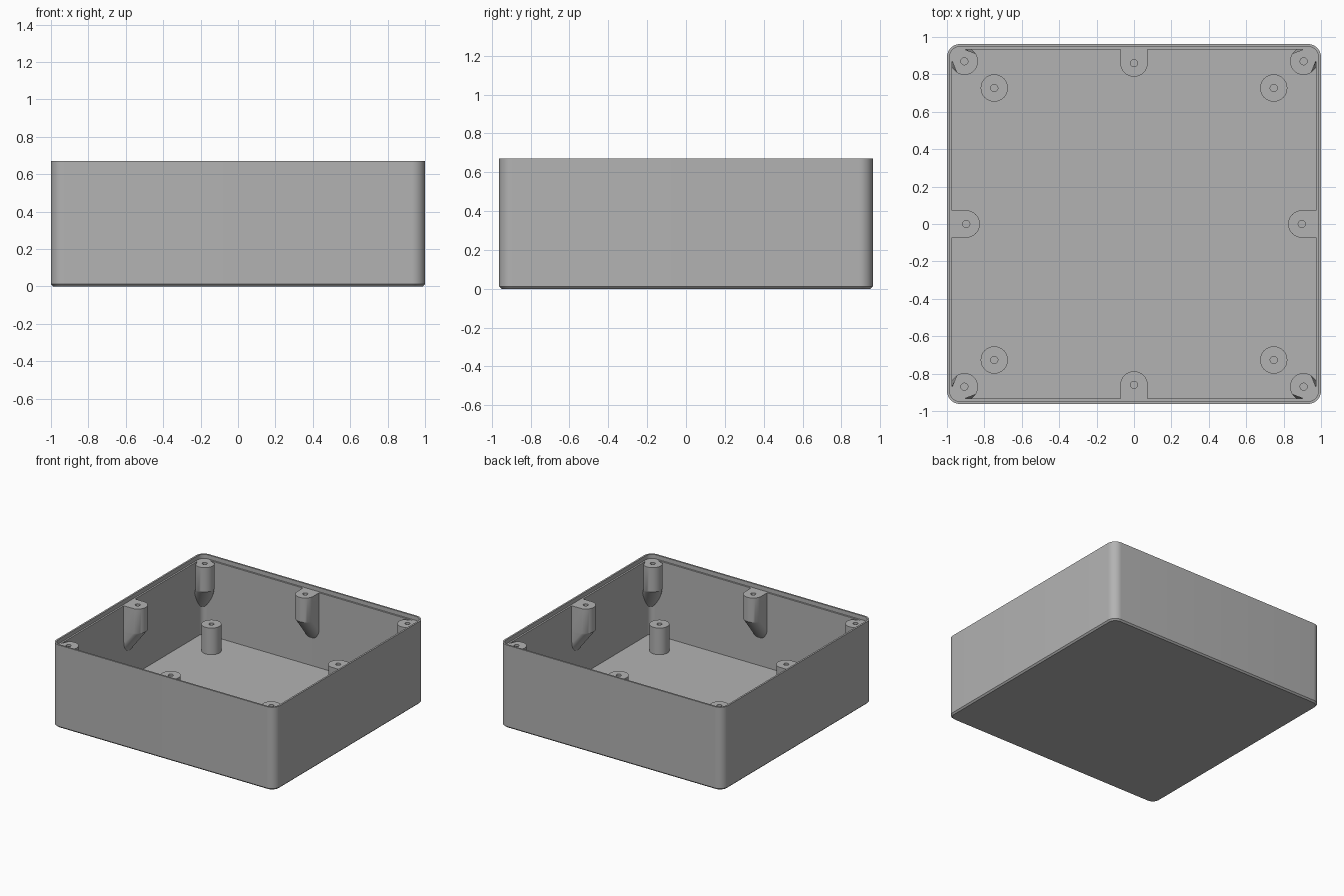
import bpy, bmesh
from math import pi, cos, sin, radians
from mathutils import Vector

cube = bpy.data.objects.get("Cube")
if cube:
    bpy.data.objects.remove(cube)

HALF_X, HALF_Y, HEIGHT = 1.0, 0.962, 0.67
LEDGE, FLOOR, CORNER = 0.637, 0.03, 0.07
BOSS_R, HOLE_R, SIDES = 0.073, 0.019, 32

grey = bpy.data.materials.new("light_grey_plastic")
grey.use_nodes = True
grey.diffuse_color = (0.45, 0.45, 0.45, 1)
grey.node_tree.nodes["Principled BSDF"].inputs["Base Color"].default_value = grey.diffuse_color


def loft(name, rings):
    """Join equal-length rings of points into a closed solid."""
    bm = bmesh.new()
    loops = [[bm.verts.new(p) for p in ring] for ring in rings]
    for a, b in zip(loops, loops[1:]):
        for i in range(len(a)):
            j = (i + 1) % len(a)
            bm.faces.new((a[i], a[j], b[j], b[i]))
    bm.faces.new(loops[0][::-1])
    bm.faces.new(loops[-1])
    bmesh.ops.recalc_face_normals(bm, faces=bm.faces)
    mesh = bpy.data.meshes.new(name)
    bm.to_mesh(mesh)
    bm.free()
    obj = bpy.data.objects.new(name, mesh)
    mesh.materials.append(grey)
    bpy.context.collection.objects.link(obj)
    bpy.ops.object.select_all(action='DESELECT')
    obj.select_set(True)
    bpy.context.view_layer.objects.active = obj
    bpy.ops.object.shade_smooth_by_angle(angle=radians(30))
    return obj


def rounded_ring(inset, z, steps=10):
    """Rounded rectangle set in from the outer wall."""
    r, points = CORNER - inset, []
    for k, (sx, sy) in enumerate([(1, 1), (-1, 1), (-1, -1), (1, -1)]):
        for i in range(steps + 1):
            a = (k + i / steps) * pi / 2
            points.append((sx * (HALF_X - CORNER) + r * cos(a),
                           sy * (HALF_Y - CORNER) + r * sin(a), z))
    return points


def circle(x, y, r, z, turn=0.0):
    angles = [turn + 2 * pi * i / SIDES for i in range(SIDES)]
    return [(x + r * cos(a), y + r * sin(a), z) for a in angles]


def keep_in_wall(x, y, inset=0.02):
    """Pull a point back to a line buried in the wall."""
    core = Vector((max(-HALF_X + CORNER, min(HALF_X - CORNER, x)),
                   max(-HALF_Y + CORNER, min(HALF_Y - CORNER, y))))
    d = Vector((x, y)) - core
    if d.length > CORNER - inset:
        d = d.normalized() * (CORNER - inset)
    return core + d


def hole_rings(x, y, top, depth, turn=0.0):
    return [circle(x, y, HOLE_R, z, turn) for z in (top, top - depth)]


def wall_boss(name, x, y, out):
    """Screw boss whose underside slides back into the wall."""
    out = Vector(out).normalized()
    turn = Vector((1, 0)).angle_signed(out) * -1

    def section(shift, z):
        points = []
        for px, py, _ in circle(x, y, BOSS_R, z, turn):
            side = (px - x) * out.x + (py - y) * out.y
            move = shift + (0.1 if side > -0.001 else 0)
            p = keep_in_wall(px + out.x * move, py + out.y * move)
            points.append((p.x, p.y, z))
        return points

    steps = 14
    rings = [section(0.16 * (1 - i / steps), 0.235 + 0.205 * i / steps)
             for i in range(steps + 1)]
    rings.append(section(0, LEDGE))
    loft(name, rings + hole_rings(x, y, LEDGE, 0.15, turn))


# Open box: chamfered base, outer wall, rim, stepped ledge, inner wall, floor
loft("box_shell", [rounded_ring(inset, z) for inset, z in [
    (0.012, 0), (0, 0.012), (0, HEIGHT), (0.014, HEIGHT),
    (0.014, LEDGE), (0.028, LEDGE), (0.028, FLOOR)]])

# Corner lid bosses and floor standoffs
for sx, side in ((-1, "right"), (1, "left")):
    for sy, end in ((-1, "front"), (1, "back")):
        wall_boss(f"{end}_{side}_corner_boss", sx * 0.907, sy * 0.87, (sx, sy))
        cx, cy, top = sx * 0.747, sy * 0.727, 0.245
        loft(f"{end}_{side}_standoff",
             [circle(cx, cy, BOSS_R, FLOOR - 0.01), circle(cx, cy, BOSS_R, top)]
             + hole_rings(cx, cy, top, 0.12))

# Lid bosses at the middle of each wall
for s, side, end in ((-1, "right", "front"), (1, "left", "back")):
    wall_boss(f"{side}_wall_boss", s * 0.897, 0, (s, 0))
    wall_boss(f"{end}_wall_boss", 0, s * 0.86, (0, s))
